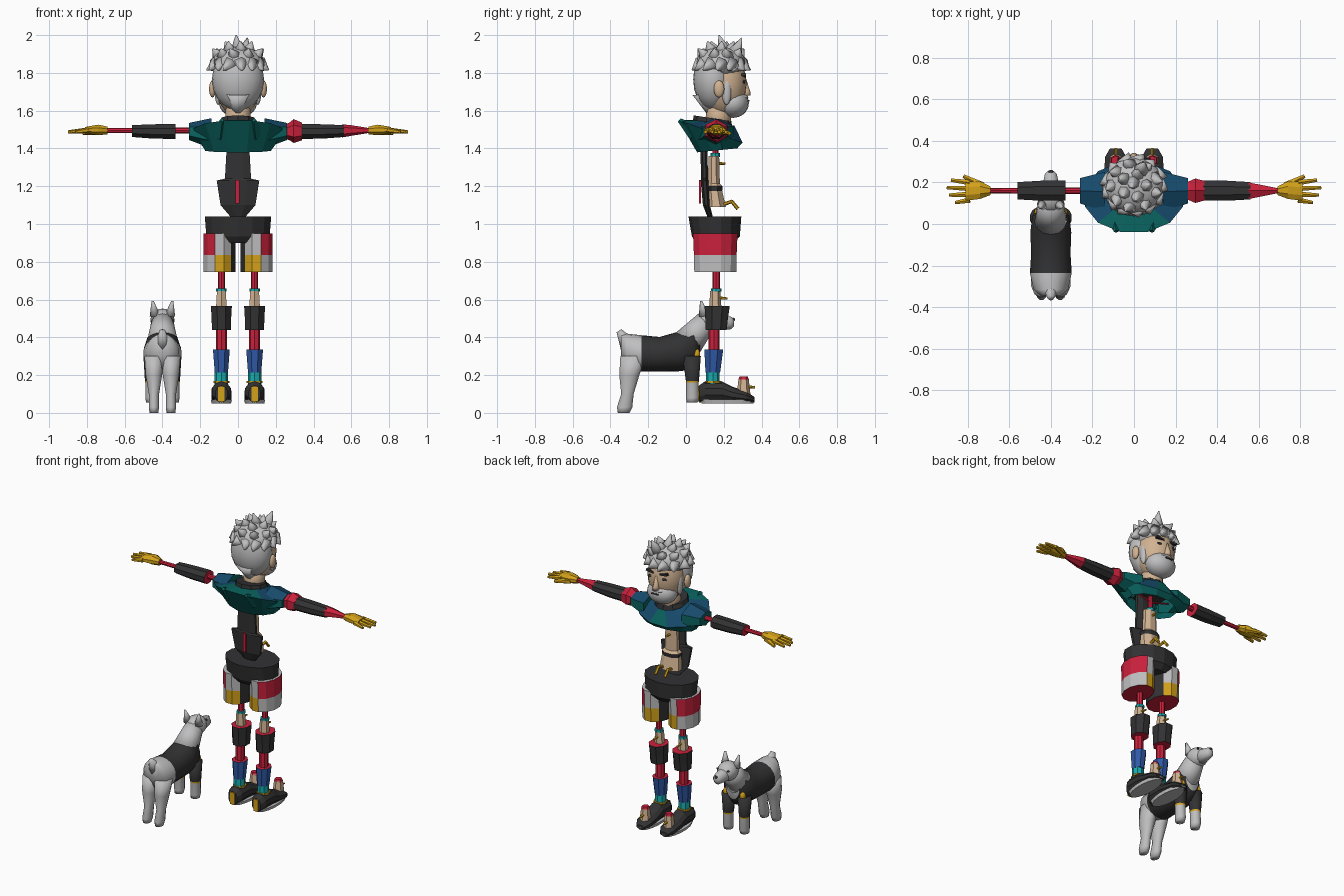
import bpy, bmesh, math, random
from mathutils import Vector, Matrix

cube = bpy.data.objects.get("Cube")
if cube:
    bpy.data.objects.remove(cube, do_unlink=True)
random.seed(4)


def material(name, r, g, b):
    m = bpy.data.materials.new(name)
    m.use_nodes = True
    m.diffuse_color = (r, g, b, 1)
    m.node_tree.nodes["Principled BSDF"].inputs["Base Color"].default_value = (r, g, b, 1)
    return m


GREY = material("light_grey", .52, .52, .53)
DARK = material("charcoal", .032, .032, .034)
RED = material("red", .6, .015, .045)
TEAL = material("teal", .003, .13, .12)
NAVY = material("deep_blue", .008, .07, .15)
BLUE = material("cuff_blue", .03, .1, .38)
CYAN = material("cyan", .01, .42, .44)
SKIN = material("skin", .64, .45, .29)
GOLD = material("gold", .65, .36, .01)


def finish(name, bm, mats, rule=None, smooth=False):
    """Turn a bmesh into an object, colouring faces by an optional rule."""
    bmesh.ops.recalc_face_normals(bm, faces=bm.faces)
    mats = mats if isinstance(mats, list) else [mats]
    for f in bm.faces:
        if rule:
            f.material_index = mats.index(rule(f.calc_center_median(), f.normal))
        f.smooth = smooth
    mesh = bpy.data.meshes.new(name)
    bm.to_mesh(mesh)
    bm.free()
    for m in mats:
        mesh.materials.append(m)
    obj = bpy.data.objects.new(name, mesh)
    bpy.context.collection.objects.link(obj)
    return obj


def loft(name, mats, axis, rings, n=8, rule=None, smooth=False, tilt=None, caps=True):
    """Skin elliptical rings (position, centre u, centre v, radius u, radius v)."""
    bm, loops = bmesh.new(), []
    for i, (t, cu, cv, ru, rv) in enumerate(rings):
        loop = []
        for k in range(n):
            a = math.tau * (k + .5) / n
            u, v = cu + ru * math.cos(a), cv + rv * math.sin(a)
            w = t + (tilt[i] * (v - cv) if tilt else 0)
            co = {"x": (w, u, v), "y": (u, w, v), "z": (u, v, w)}[axis]
            loop.append(bm.verts.new(co))
        loops.append(loop)
    for a, b in zip(loops, loops[1:]):
        for k in range(n):
            j = (k + 1) % n
            bm.faces.new((a[k], a[j], b[j], b[k]))
    if caps:
        bm.faces.new(loops[0])
        bm.faces.new(loops[-1])
    return finish(name, bm, mats, rule, smooth)


def cone(name, mat, a, b, ra, rb, n=8, smooth=False):
    a, b = Vector(a), Vector(b)
    d = b - a
    bm = bmesh.new()
    turn = d.to_track_quat("Z", "Y").to_matrix().to_4x4()
    bmesh.ops.create_cone(bm, cap_ends=True, segments=n, radius1=ra, radius2=rb,
                          depth=d.length, matrix=Matrix.Translation((a + b) / 2) @ turn)
    return finish(name, bm, mat, None, smooth)


def ball(name, mat, centre, radii, n=20):
    bm = bmesh.new()
    bmesh.ops.create_uvsphere(bm, u_segments=n, v_segments=n // 2, radius=1,
                              matrix=Matrix.Translation(centre) @ Matrix.Diagonal((*radii, 1)))
    return finish(name, bm, mat, None, True)


def box(name, mat, centre, size, roll=0):
    bm = bmesh.new()
    bmesh.ops.create_cube(bm, size=1, matrix=Matrix.Translation(centre)
                          @ Matrix.Rotation(roll, 4, "Y") @ Matrix.Diagonal((*size, 1)))
    return finish(name, bm, mat)


SIDES = (("left", 1), ("right", -1))

# Head, face and beard
ball("head", SKIN, (0, .2, 1.74), (.12, .122, .17))
cone("neck", SKIN, (0, .165, 1.48), (0, .18, 1.66), .07, .065, 12, True)
ball("beard", GREY, (0, .25, 1.64), (.1, .083, .078))
ball("moustache", GREY, (0, .305, 1.672), (.05, .025, .014))
box("mouth", DARK, (0, .331, 1.652), (.05, .008, .008))
loft("nose", SKIN, "z", [(1.68, 0, .318, .024, .026), (1.70, 0, .315, .02, .028),
                         (1.77, 0, .305, .01, .014)], smooth=True)
for side, s in SIDES:
    ball(side + "_ear", SKIN, (s * .135, .175, 1.715), (.018, .028, .045))
    ball(side + "_sideburn", GREY, (s * .105, .215, 1.7), (.018, .025, .07))
    ball(side + "_eye", DARK, (s * .048, .306, 1.752), (.021, .008, .009))
    box(side + "_eyebrow", DARK, (s * .05, .306, 1.787), (.055, .022, .013), s * -.15)

# Hair: back volume, crown and rows of swept tufts
ball("hair_back", GREY, (0, .145, 1.765), (.138, .107, .165))
ball("hair_crown", GREY, (0, .185, 1.85), (.142, .135, .09))
crown = Vector((0, .185, 1.84))
for row, (lift, count) in enumerate(((.05, 13), (.6, 9), (1.1, 5))):
    for k in range(count):
        a = math.tau * (k + row / 2) / count
        out = Vector((math.cos(a) * math.cos(lift), math.sin(a) * math.cos(lift), math.sin(lift)))
        root = crown + Vector((out.x * .118, out.y * .11, out.z * .075))
        sweep = Vector((-out.y, out.x, 0)) * random.uniform(-.04, .04)
        drop = Vector((0, 0, -.03 if row == 0 else .02))
        cone("hair_tuft", GREY, root, root + out * .045 + sweep + drop, .045, .003, 7, True)
cone("hair_tuft_back", GREY, (0, .21, 1.89), (-.01, .175, 2.0), .05, .003, 7, True)
cone("hair_tuft_front", GREY, (.03, .25, 1.89), (.05, .295, 1.985), .05, .003, 7, True)
cone("hair_nape", GREY, (0, .12, 1.69), (0, .13, 1.585), .085, .02, 10, True)

# Cowl over the shoulders with raised collar
loft("cowl", [TEAL, NAVY], "z",
     [(1.39, 0, .165, .18, .11), (1.49, 0, .13, .245, .175), (1.535, 0, .16, .1, .1)], 12,
     lambda c, nrm: NAVY if nrm.z > .5 and c.y > .05 else TEAL, tilt=[.1, -.35, -.15], caps=False)
loft("collar", DARK, "z", [(1.48, 0, .14, .12, .11), (1.56, 0, .14, .09, .1)], 10,
     tilt=[0, -.15])
for side, s in SIDES:
    loft(side + "_cowl_shoulder", [TEAL, NAVY], "x",
         [(s * .14, .155, 1.48, .11, .08), (s * .26, .16, 1.49, .07, .045)], 6,
         lambda c, nrm: NAVY if nrm.z > .4 else TEAL)
    cone(side + "_cowl_flap", TEAL, (s * .1, .05, 1.48), (s * .085, -.035, 1.55), .045, .012, 4)

# Arms: rods, sleeves and the left red cuff
for side, s in SIDES:
    cone(side + "_arm_rod", RED, (s * .2, .16, 1.495), (s * .72, .16, 1.495), .016, .013)
    loft(side + "_sleeve", [DARK, RED], "x",
         [(s * .33, .16, 1.49, .052, .043), (s * .45, .16, 1.49, .052, .041),
          (s * .56, .16, 1.492, .045, .034)], 8,
         lambda c, nrm: RED if abs(nrm.x) > .9 else DARK)
    # Hand with four fingers and a thumb
    loft(side + "_palm", GOLD, "x",
         [(s * .69, .16, 1.495, .022, .022), (s * .74, .163, 1.498, .046, .03),
          (s * .81, .158, 1.497, .05, .018)], 8)
    for k in range(4):
        y, reach = .115 + k * .028, (.86, .89, .9, .88)[k]
        cone(side + "_finger", GOLD, (s * .79, y, 1.497),
             (s * reach, y + (k - 1.5) * .008, 1.487), .015, .009, 6)
    cone(side + "_thumb", GOLD, (s * .73, .185, 1.49), (s * .82, .23, 1.48), .02, .01, 6)
loft("left_cuff", RED, "x", [(.23, .16, 1.49, .04, .035), (.27, .16, 1.49, .055, .045),
                             (.295, .16, 1.492, .068, .063), (.34, .16, 1.49, .054, .046)], 6)
loft("left_forearm", RED, "x", [(.55, .16, 1.493, .046, .035), (.6, .16, 1.495, .035, .028),
                                (.7, .16, 1.495, .012, .012)], 6)

# Torso: vest back, bare midriff, belt and hanging straps
loft("vest_back", DARK, "z",
     [(1.03, 0, .13, .035, .015), (1.1, 0, .108, .1, .02), (1.23, 0, .098, .122, .022),
      (1.24, 0, .098, .075, .02), (1.4, 0, .095, .065, .02), (1.5, 0, .095, .065, .02)], 8)
box("vest_stripe", RED, (-.003, .074, 1.17), (.02, .009, .125))
loft("midriff", [SKIN, DARK], "z",
     [(1.09, 0, .16, .075, .055), (1.175, 0, .15, .065, .045), (1.2, 0, .15, .068, .048),
      (1.215, 0, .147, .05, .035), (1.36, 0, .148, .045, .03)], 8,
     lambda c, nrm: DARK if 1.175 < c.z < 1.2 else SKIN)
cone("spine_ring", CYAN, (0, .155, 1.355), (0, .155, 1.375), .025, .025)
cone("spine_rod", RED, (0, .155, 1.36), (0, .155, 1.46), .016, .016)
cone("chest_peg", GOLD, (0, .17, 1.32), (0, .21, 1.32), .008, .006, 6)
for side, s in SIDES:
    cone(side + "_strap_upper", GOLD, (s * .03, .2, 1.105), (s * .035, .245, 1.12), .01, .009, 6)
    cone(side + "_strap_lower", GOLD, (s * .035, .24, 1.122), (s * .035, .275, 1.08), .009, .01, 6)
    cone(side + "_strap_cord", RED, (0, .155, 1.42), (s * .2, .16, 1.48), .006, .006, 6)

# Shorts: waist and colour-blocked legs
loft("shorts_waist", DARK, "z", [(.9, 0, .155, .1, .1), (.935, 0, .158, .172, .127),
                                 (1.04, 0, .153, .18, .14)], 14)


def shorts_colour(c, nrm):
    if nrm.z < -.5:
        return RED
    if abs(c.x) < .025:
        return DARK
    outer = abs(c.x) > .1
    if c.z > .835:
        return RED if outer else GREY
    return GREY if outer else GOLD


for side, s in SIDES:
    loft(side + "_shorts_leg", [RED, DARK, GREY, GOLD], "z",
         [(z, s * .098, .155, .088, r) for z, r in ((.745, .115), (.835, .117), (.95, .122))],
         12, shorts_colour)

    # Legs: rods, knee, pad and cuff
    x, y = s * .088, .16
    cone(side + "_thigh_rod", RED, (x, y, .64), (x, y, .8), .019, .019)
    cone(side + "_thigh_ring", CYAN, (x, y, .642), (x, y, .658), .028, .028)
    cone(side + "_knee", SKIN, (x, y - .005, .55), (x, y - .005, .645), .033, .027, 6)
    cone(side + "_knee_peg", GOLD, (x, y + .01, .61), (x, y + .06, .605), .008, .006, 6)
    loft(side + "_knee_pad", [DARK, RED], "z",
         [(.44, x, .16, .054, .06), (.5, x, .162, .056, .065), (.565, x, .165, .06, .072)], 8,
         lambda c, nrm: RED if abs(nrm.z) > .9 else DARK)
    cone(side + "_shin_rod", RED, (x, .148, .3), (x, .148, .46), .029, .029)
    loft(side + "_boot_cuff", [BLUE, RED], "z",
         [(.215, x, .142, .038, .042), (.335, x, .147, .048, .054)], 8,
         lambda c, nrm: RED if nrm.z > .9 else BLUE)
    cone(side + "_ankle", CYAN, (x, .142, .15), (x, .142, .22), .036, .036)

    # Shoe with sole, heel strap and capped toe post
    loft(side + "_sole", GREY, "z", [(.05, x, .22, .052, .14), (.07, x, .218, .057, .148)], 16)
    loft(side + "_shoe", DARK, "y",
         [(.07, x, .1, .034, .045), (.1, x, .112, .052, .055), (.19, x, .112, .054, .055),
          (.25, x, .095, .056, .042), (.32, x, .083, .055, .03), (.362, x, .07, .03, .014)], 10)
    box(side + "_heel_strap", GOLD, (x, .068, .1), (.034, .009, .08))
    cone(side + "_tongue_band", GOLD, (x, .145, .158), (x, .145, .168), .043, .043)
    cone(side + "_toe_post", SKIN, (x, .305, .1), (x, .305, .18), .036, .027, 6)
    cone(side + "_toe_cap", RED, (x, .305, .176), (x, .305, .192), .028, .022, 6)
    cone(side + "_toe_peg", GOLD, (x, .32, .14), (x, .365, .135), .009, .006, 6)

# Dog: body with vest, neck, head and legs
dx = -.4
loft("dog_body", [GREY, DARK], "y",
     [(-.345, dx, .36, .05, .055), (-.315, dx, .325, .085, .095), (-.235, dx, .315, .102, .096),
      (-.14, dx, .31, .096, .092), (-.04, dx, .325, .1, .105), (.04, dx, .345, .09, .115),
      (.075, dx, .36, .05, .08)], 18,
     lambda c, nrm: DARK if -.235 < c.y < .06 else GREY, True)
cone("dog_tail", GREY, (dx, -.3, .35), (dx, -.355, .435), .05, .015, 10, True)
cone("dog_neck", GREY, (dx, .0, .36), (dx, .12, .5), .085, .055, 14, True)
ball("dog_head", GREY, (dx, .125, .49), (.064, .072, .062))
loft("dog_muzzle", GREY, "y", [(.13, dx, .485, .05, .052), (.2, dx, .478, .038, .04),
                               (.24, dx, .476, .03, .034), (.255, dx, .478, .015, .018)],
     12, smooth=True)
ball("dog_nose", DARK, (dx, .252, .495), (.012, .008, .009))
for side, s in SIDES:
    cone("dog_" + side + "_ear", GREY, (dx + s * .04, .095, .515),
         (dx + s * .052, .08, .592), .028, .006, 8, True)
    ball("dog_" + side + "_eye", DARK, (dx + s * .04, .178, .515), (.007, .007, .007))
    ball("dog_" + side + "_chest_patch", GOLD, (dx + s * .062, .055, .31), (.018, .02, .03))
    lx = dx + s * .045
    loft("dog_" + side + "_hind_leg", GREY, "z",
         [(0, lx, -.33, .024, .032), (.03, lx, -.325, .028, .042), (.1, lx, -.31, .028, .034),
          (.2, lx, -.3, .045, .055), (.3, lx, -.28, .052, .07)], 12, smooth=True)
    lx = dx + s * .06
    loft("dog_" + side + "_front_leg", [GREY, GOLD, DARK], "z",
         [(.055, lx, .032, .028, .03), (.08, lx, .035, .031, .036), (.16, lx, .034, .032, .034),
          (.17, lx, .034, .034, .036), (.3, lx, .03, .042, .05)], 12,
         lambda c, nrm: GREY if c.z < .16 else GOLD if c.z < .17 else DARK, True)
